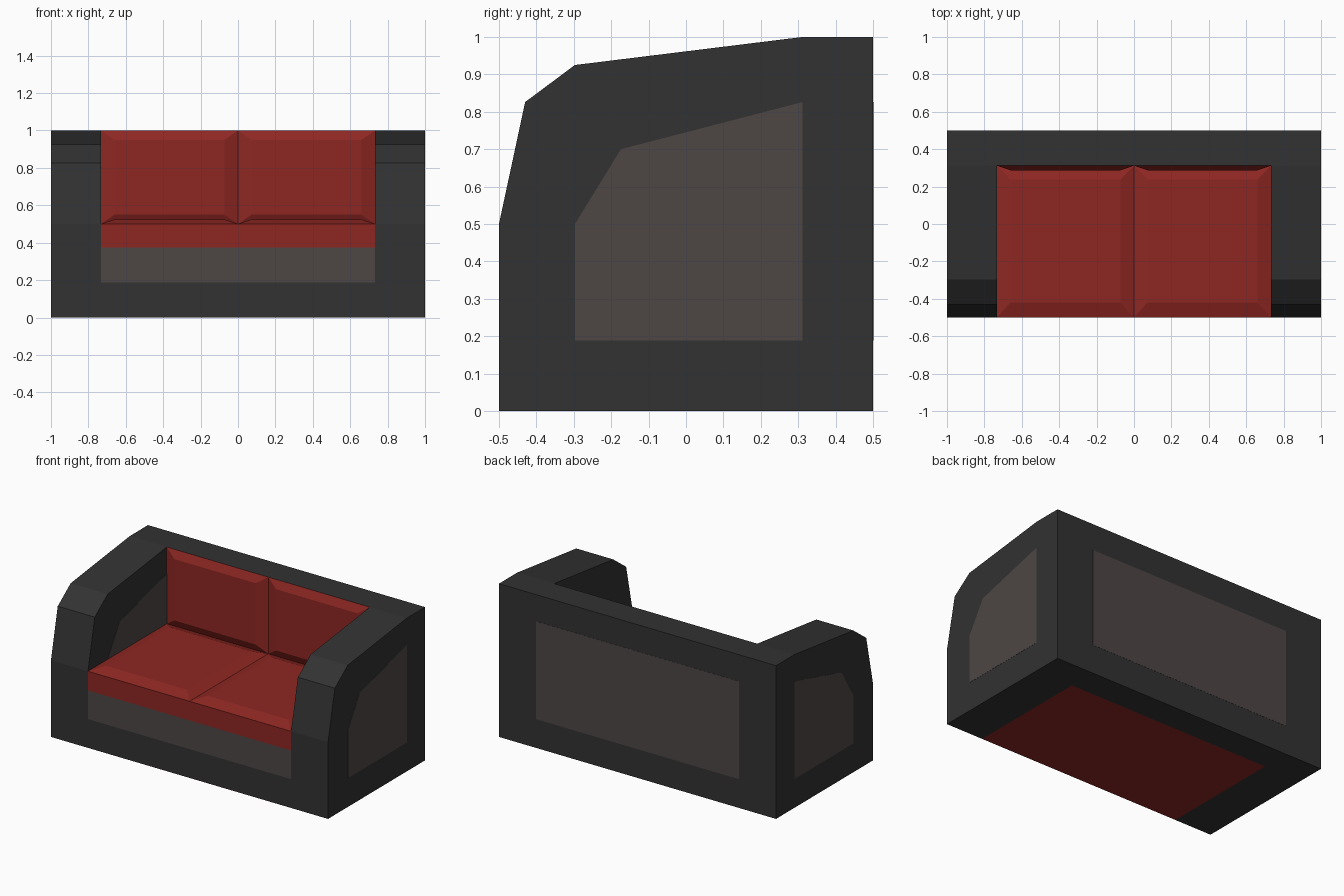
import bpy

if "Cube" in bpy.data.objects:
    bpy.data.objects.remove(bpy.data.objects["Cube"])


def material(name, rgb):
    m = bpy.data.materials.new(name)
    m.diffuse_color = (*rgb, 1)
    m.use_nodes = True
    m.node_tree.nodes["Principled BSDF"].inputs["Base Color"].default_value = m.diffuse_color
    return m


DARK = material("dark_leather", (0.032, 0.032, 0.032))
GREY = material("warm_grey", (0.075, 0.062, 0.059))
RED = material("red_fabric", (0.27, 0.02, 0.016))


def loft(name, rings, mat, mirror=False):
    """Closed flat-faced solid through rings of equal point count."""
    n = len(rings[0])
    verts = [p for ring in rings for p in ring]
    faces = [list(range(n))[::-1], list(range(len(verts) - n, len(verts)))]
    for r in range(len(rings) - 1):
        for i in range(n):
            j = (i + 1) % n
            faces.append([r * n + i, r * n + j, (r + 1) * n + j, (r + 1) * n + i])
    me = bpy.data.meshes.new(name)
    me.from_pydata(verts, [], faces)
    me.materials.append(mat)
    ob = bpy.data.objects.new(name, me)
    bpy.context.collection.objects.link(ob)
    if mirror:
        mod = ob.modifiers.new("mirror", 'MIRROR')
        mod.use_mirror_merge = False
    return ob


def rect(x0, x1, y0, y1, z):
    return [(x0, y0, z), (x1, y0, z), (x1, y1, z), (x0, y1, z)]


def box(name, x0, x1, y0, y1, z0, z1, mat):
    return loft(name, [rect(x0, x1, y0, y1, z0), rect(x0, x1, y0, y1, z1)], mat)


def side_prism(name, profile, x0, x1, mat):
    return loft(name, [[(x, y, z) for y, z in profile] for x in (x0, x1)], mat, True)


W, BY, E = 0.733, 0.312, 0.001   # inner half width, back front plane, inlay depth

# Arms with inlaid side panels showing on both faces
arm = [(-0.5, 0), (0.5, 0), (0.5, 1), (BY, 1), (-0.297, 0.925), (-0.43, 0.826), (-0.5, 0.5)]
panel = [(-0.297, 0.188), (BY, 0.188), (BY, 0.826), (-0.174, 0.7), (-0.297, 0.5)]
side_prism("arm", arm, W, 1, DARK)
side_prism("arm_panel", panel, W - E, 1 + E, GREY)

# Backrest and its rear panel
box("backrest", -W, W, BY, 0.5, 0, 1, DARK)
box("rear_panel", -W, W, 0.45, 0.5 + E, 0.188, 0.826, GREY)

# Base: red underside, dark plinth, grey front panel
box("underside", -W, W, -0.5, BY, 0, E, RED)
box("plinth", -W, W, -0.5, BY, E, 0.188, DARK)
box("front_panel", -W, W, -0.5, BY, 0.188, 0.375, GREY)

# Two seat cushions and two back cushions with bevelled rims
for side, x0, x1 in (("left", -W, 0), ("right", 0, W)):
    a, b = x0 + 0.073, x1 - 0.073
    loft(side + "_seat_cushion",
         [rect(x0, x1, -0.5, BY, 0.375), rect(x0, x1, -0.5, BY, 0.5),
          rect(a, b, -0.42, BY - 0.075, 0.525)], RED)
    loft(side + "_back_cushion",
         [[(x0, BY, 0.5), (x1, BY, 0.5), (x1, BY, 1), (x0, BY, 1)],
          [(a, BY - 0.025, 0.55), (b, BY - 0.025, 0.55),
           (b, BY - 0.025, 0.95), (a, BY - 0.025, 0.95)]], RED)

# Consistent outward normals
import bmesh
for ob in bpy.context.collection.objects:
    bm = bmesh.new()
    bm.from_mesh(ob.data)
    bmesh.ops.recalc_face_normals(bm, faces=bm.faces)
    bm.to_mesh(ob.data)
    bm.free()
